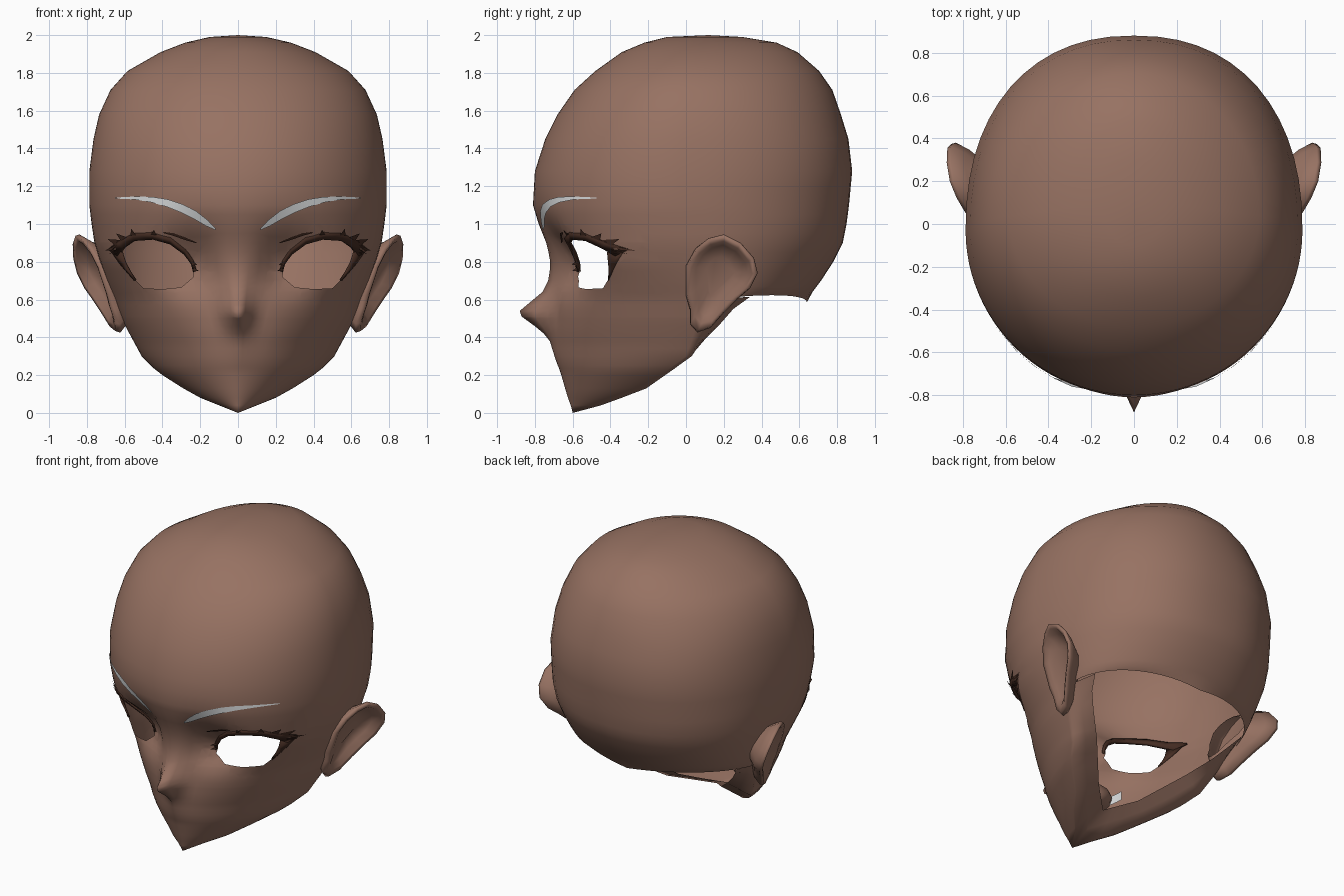
import bpy, bmesh, math
from mathutils import Vector

if "Cube" in bpy.data.objects:
    bpy.data.objects.remove(bpy.data.objects["Cube"])

def material(name, rgb):
    m = bpy.data.materials.new(name)
    m.diffuse_color = (*rgb, 1)
    m.use_nodes = True
    m.node_tree.nodes["Principled BSDF"].inputs["Base Color"].default_value = m.diffuse_color
    return m

SKIN = material("brown skin", (0.31, 0.168, 0.123))
LASH = material("dark brown lash", (0.058, 0.025, 0.016))
PALE = material("pale grey white", (0.72, 0.74, 0.75))

# Head sections: height, front y, widest y, half width, back y
SECTIONS = [
    (0, -.60, -.60, 0, -.6), (.04, -.61, -.45, .10, 0), (.08, -.625, -.34, .20, .2),
    (.13, -.64, -.21, .29, .3), (.20, -.66, -.11, .40, .4), (.235, -.67, -.06, .445, .5),
    (.25, -.676, -.04, .46, .5), (.30, -.688, .03, .51, .5), (.42, -.70, .08, .575, .5),
    (.50, -.70, .11, .615, .6), (.60, -.70, .14, .655, .64), (.70, -.70, .11, .695, .715),
    (.80, -.715, .07, .73, .78), (.90, -.74, .03, .76, .83), (1.0, -.78, 0, .775, .85),
    (1.1, -.81, -.03, .787, .863), (1.28, -.80, -.03, .787, .88), (1.45, -.745, -.02, .765, .86),
    (1.58, -.68, 0, .735, .82), (1.71, -.59, .02, .675, .775), (1.81, -.48, .04, .585, .705),
    (1.91, -.34, .06, .41, .59), (1.96, -.22, .08, .28, .48), (1.99, -.10, .10, .15, .30),
    (2.0, .12, .12, 0, .12)]
ROUND_FRONT = [(0, 1.7), (.35, 1.75), (.8, 2.2), (1.1, 1.98), (2, 2)]
ROUND_BACK = [(0, 2), (.6, 2), (1.0, 2.25), (1.4, 2.25), (1.75, 2), (2, 2)]
NOSE = [(0, 0), (.22, 0), (.30, .008), (.38, .025), (.43, .06), (.51, .17), (.54, .18),
        (.64, .06), (.72, .02), (.82, 0), (2, 0)]
NECK_EDGE = [(0, 0, -.30, .14), (.13, .16, -.15, .20), (.30, .36, .07, .36),
             (.42, .48, .18, .47), (.50, .55, .25, .55), (.60, .60, .34, .615)]

def lookup(table, z):
    for a, b in zip(table, table[1:]):
        if z <= b[0]:
            t = (z - a[0]) / (b[0] - a[0])
            return [p + (q - p) * t for p, q in zip(a[1:], b[1:])]
    return list(table[-1][1:])

def relief(x, z):
    """Nose ridge forward, eye sockets back."""
    nose = lookup(NOSE, z)[0] * max(0, 1 - x / .12) ** 1.5
    tall = .18 if z > .77 else .13
    socket = .112 * math.exp(-((x - .25) / .17) ** 2 - ((z - .77) / tall) ** 2) * min(1, x / .16)
    return socket - nose

def face_y(x, z):
    f, c, w, b = lookup(SECTIONS, z)
    n = lookup(ROUND_FRONT, z)[0]
    s = min(1, x / w)
    return c - (c - f) * (1 - s ** n) ** (1 / n) + relief(x, z)

def head_point(z, ang):
    f, c, w, b = lookup(SECTIONS, z)
    front = ang <= math.pi / 2
    n = lookup(ROUND_FRONT if front else ROUND_BACK, z)[0]
    x = w * abs(math.sin(ang)) ** (2 / n)
    k = abs(math.cos(ang)) ** (2 / n)
    if front:
        return Vector((x, c - (c - f) * k + relief(x, z), z))
    t = ang / (math.pi / 2) - 1
    return Vector((x, c + (b - c) * k, z + (.12 * t * (1 - t) - .015 * t if z < .61 else 0)))

def finish(bm, name, mat, outward_from, merge=True):
    bmesh.ops.recalc_face_normals(bm, faces=bm.faces)
    o = Vector(outward_from)
    if sum(f.normal.dot(f.calc_center_median() - o) * f.calc_area() for f in bm.faces) < 0:
        bmesh.ops.reverse_faces(bm, faces=bm.faces)
    me = bpy.data.meshes.new(name)
    bm.to_mesh(me)
    bm.free()
    me.materials.append(mat)
    for p in me.polygons:
        p.use_smooth = True
    ob = bpy.data.objects.new(name, me)
    bpy.context.collection.objects.link(ob)
    m = ob.modifiers.new("mirror", 'MIRROR')
    m.use_mirror_merge = merge
    m.merge_threshold = .0005
    return ob

def grid(bm, rows, closed=False):
    vs = [[bm.verts.new(p) for p in r] for r in rows]
    for a, b in zip(vs, vs[1:]):
        n = len(a)
        for i in range(n if closed else n - 1):
            j = (i + 1) % n
            bm.faces.new((a[i], a[j], b[j], b[i]))
    return vs

# Head shell: face, skull and underside of jaw, right half
EYE = [(.235, .72), (.30, .665), (.40, .655), (.50, .66), (.56, .72), (.61, .80), (.63, .86),
       (.55, .915), (.45, .92), (.36, .895), (.285, .84), (.245, .78)]
heights = sorted({s[0] for s in SECTIONS} | {.34, .38, .46, .51, .54, .57, .64, .67, .75, .85, .95, 1.05, 1.19})
NF, NB = 24, 14
front = [math.pi / 2 * i / NF for i in range(NF + 1)]
back = [math.pi / 2 * (1 + i / NB) for i in range(1, NB + 1)]
bm = bmesh.new()
grid(bm, [[head_point(z, a) for a in front] for z in heights])
grid(bm, [[head_point(z, a) for a in [math.pi / 2] + back] for z in heights if z >= .6])
jaw = []
for z in (h for h in heights if h <= .6):
    p, q = head_point(z, math.pi / 2), Vector(lookup(NECK_EDGE, z))
    jaw.append([p, p.lerp(q, .5), q])
grid(bm, jaw)
bmesh.ops.remove_doubles(bm, verts=bm.verts, dist=.0008)
# Eye opening: cut along each side of the outline, then drop the inside
planes = []
for (x0, z0), (x1, z1) in zip(EYE, EYE[1:] + EYE[:1]):
    planes.append((Vector((x0, 0, z0)), Vector((z1 - z0, 0, x0 - x1)).normalized()))

def near_eye(c):
    return c.y < -.15 and .15 < c.x < .72 and .57 < c.z < 1.0

for co, no in planes:
    faces = [f for f in bm.faces if near_eye(f.calc_center_median())]
    geom = set(faces)
    for f in faces:
        geom.update(f.verts)
        geom.update(f.edges)
    bmesh.ops.bisect_plane(bm, geom=list(geom), dist=.00001, plane_co=co, plane_no=no)
hole = [f for f in bm.faces if f.calc_center_median().y < -.15 and
        all((f.calc_center_median() - co).dot(no) < 0 for co, no in planes)]
bmesh.ops.delete(bm, geom=hole, context='FACES')
finish(bm, "head", SKIN, (0, 0, 1))

# Ear: nested loops from the root over the rim into the bowl
EAR = [(0, .62), (0, .78), (.05, .87), (.12, .925), (.2, .945), (.29, .90), (.36, .82), (.38, .74),
       (.34, .66), (.27, .60), (.2, .53), (.13, .45), (.06, .425), (.02, .47), (.02, .55)]

def ear_loop(scale, dx, cy=.18, cz=.70, bowl=False):
    pts = []
    for y, z in EAR:
        y, z = cy + (y - cy) * scale, cz + (z - cz) * scale
        d = dx * min(1, y / .2) if bowl else dx
        pts.append((.692 + .33 * y + .33 * (z - .65) + d, y, z))
    return pts

bm = bmesh.new()
loops = [ear_loop(.58, -.14, .11, .74), ear_loop(.85, -.065, .16, .70), ear_loop(1, -.015), ear_loop(.97, .008),
         ear_loop(.84, .002, .19, .72), ear_loop(.72, -.045, .19, .74, True),
         ear_loop(.4, -.075, .18, .75, True)]
rings = grid(bm, loops, closed=True)
bm.faces.new(rings[-1])
finish(bm, "ear", SKIN, (.7, .18, .7))

# Flat strips that follow the face: lashes, lid crease and brow
def strip(name, low, high, mat, lift, spikes=(), thick=0):
    bm = bmesh.new()
    def place(p, extra=0):
        return (p[0], face_y(*p) - lift - extra, p[1])
    grid(bm, [[place(p) for p in low], [place(p, .005 if thick else 0) for p in high]])
    for a, b, tip in spikes:
        bm.faces.new([bm.verts.new(place(a, .004)), bm.verts.new(place(b, .004)),
                      bm.verts.new(place(tip, .015))])
    ob = finish(bm, name, mat, (.3, 0, .8), merge=False)
    if thick:
        s = ob.modifiers.new("thickness", 'SOLIDIFY')
        s.thickness = thick
        s.offset = -1

strip("upper_lash",
      [(.237, .745), (.25, .79), (.287, .838), (.36, .892), (.45, .917), (.55, .91), (.61, .87), (.64, .83)],
      [(.226, .75), (.24, .805), (.28, .86), (.36, .923), (.46, .952), (.56, .948), (.64, .905), (.69, .865)],
      LASH, .007, thick=.018)
strip("lash_spikes", [(.62, .91), (.65, .885)], [(.63, .915), (.66, .89)], LASH, .009,
      spikes=[((.62, .915), (.65, .885), (.69, .92)), ((.64, .89), (.67, .86), (.705, .86)),
              ((.64, .87), (.66, .85), (.685, .84)), ((.54, .94), (.57, .94), (.565, .975)),
              ((.43, .94), (.46, .945), (.445, .97)), ((.59, .93), (.62, .91), (.645, .95)),
              ((.24, .80), (.25, .78), (.213, .785)), ((.235, .77), (.24, .75), (.208, .752))])
strip("outer_lash_edge", [(.545, .70), (.575, .745), (.60, .79), (.62, .85)],
      [(.55, .70), (.59, .745), (.628, .79), (.67, .85)], LASH, .005, thick=.012)
strip("lid_crease", [(.22, .898), (.28, .915), (.34, .937), (.395, .952)],
      [(.22, .903), (.28, .929), (.34, .951), (.395, .958)], LASH, .009)
strip("brow",
      [(.12, .968), (.17, .99), (.23, 1.025), (.30, 1.06), (.38, 1.092), (.46, 1.115), (.55, 1.13), (.65, 1.135)],
      [(.12, .978), (.16, 1.02), (.22, 1.067), (.29, 1.103), (.37, 1.13), (.45, 1.143), (.54, 1.146), (.65, 1.14)],
      PALE, .01)

# Closed mouth pocket inside the jaw, with the ends of the tooth row behind it
bm = bmesh.new()
bmesh.ops.create_uvsphere(bm, u_segments=16, v_segments=8, radius=1)
for v in bm.verts:
    v.co = Vector((v.co.x * .17, v.co.y * .16 - .47, v.co.z * .08 + .30))
bmesh.ops.bisect_plane(bm, geom=bm.verts[:] + bm.edges[:] + bm.faces[:], plane_co=(0, 0, 0),
                       plane_no=(-1, 0, 0), clear_outer=True)
finish(bm, "mouth_pocket", SKIN, (0, -.47, .30))
bm = bmesh.new()
arc = [(.15 * math.sin(a), -.30 - .27 * math.cos(a)) for a in [math.pi / 20 * i for i in range(11)]]
grid(bm, [[(x, y, z) for x, y in arc] for z in (.27, .33)])
finish(bm, "teeth", PALE, (0, -.3, .3))
